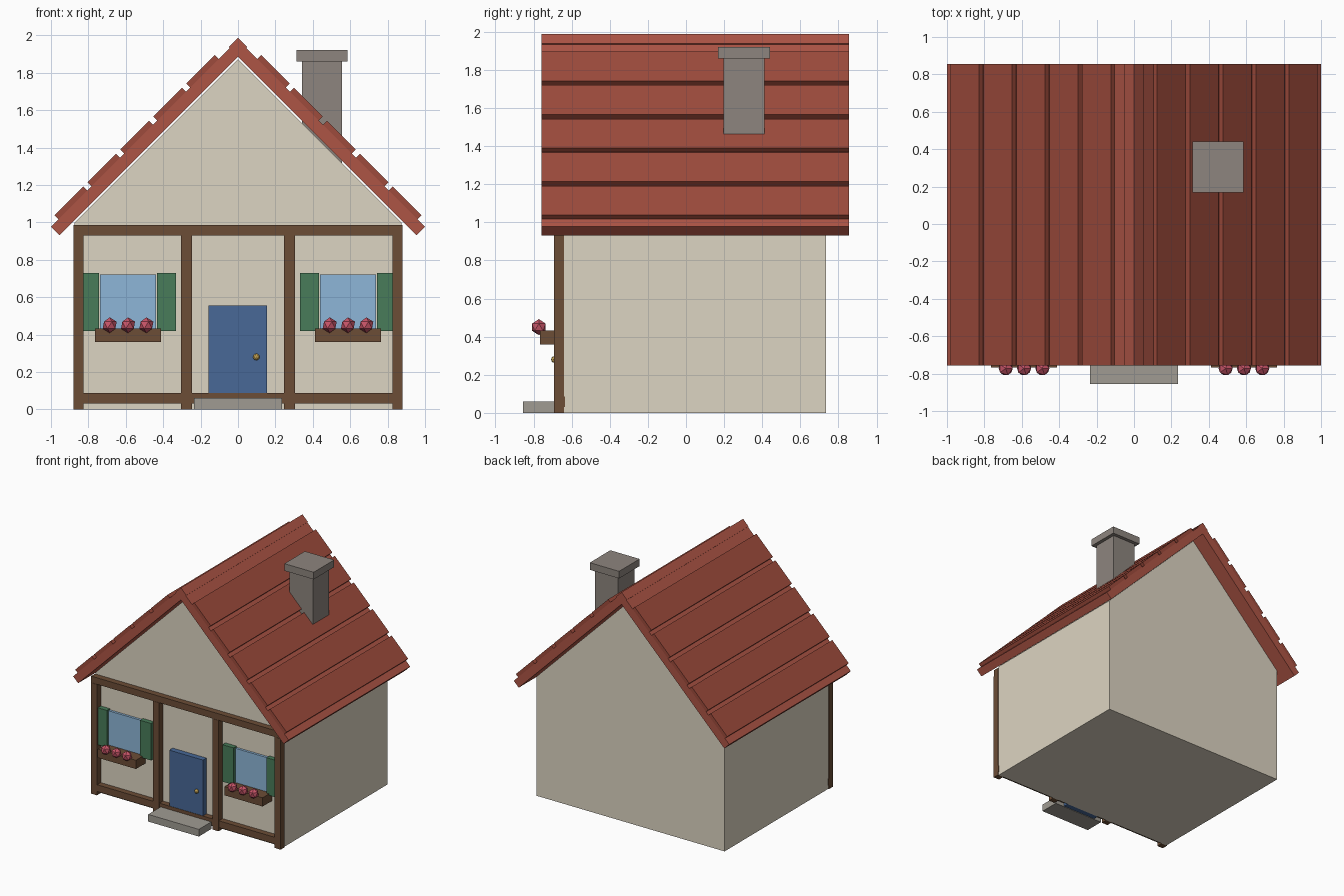
import bpy, bmesh

if "Cube" in bpy.data.objects:
    bpy.data.objects.remove(bpy.data.objects["Cube"])


def material(name, rgb):
    m = bpy.data.materials.new(name)
    m.diffuse_color = (*rgb, 1)
    m.use_nodes = True
    m.node_tree.nodes["Principled BSDF"].inputs["Base Color"].default_value = m.diffuse_color
    return m


PLASTER = material("plaster", (0.72, 0.66, 0.54))
TIMBER = material("timber", (0.15, 0.075, 0.037))
ROOF = material("roof_edge", (0.42, 0.09, 0.06))
TILE = material("roof_tile", (0.34, 0.07, 0.045))
STONE = material("chimney_stone", (0.27, 0.235, 0.21))
STEP = material("step_stone", (0.35, 0.33, 0.29))
BLUE = material("door_blue", (0.065, 0.14, 0.31))
GREEN = material("shutter_green", (0.065, 0.2, 0.1))
GLASS = material("glass", (0.27, 0.47, 0.69))
PINK = material("petal", (0.58, 0.09, 0.14))
BRASS = material("brass", (0.5, 0.33, 0.08))


def finish(name, bm, mat):
    bmesh.ops.recalc_face_normals(bm, faces=bm.faces)
    me = bpy.data.meshes.new(name)
    bm.to_mesh(me)
    bm.free()
    me.materials.append(mat)
    ob = bpy.data.objects.new(name, me)
    bpy.context.collection.objects.link(ob)
    return ob


def prism(name, pts, y0, y1, mat):
    """Extrude an x-z profile along y."""
    bm = bmesh.new()
    face = bm.faces.new([bm.verts.new((x, y0, z)) for x, z in pts])
    ext = bmesh.ops.extrude_face_region(bm, geom=[face])
    verts = [v for v in ext["geom"] if isinstance(v, bmesh.types.BMVert)]
    bmesh.ops.translate(bm, verts=verts, vec=(0, y1 - y0, 0))
    return finish(name, bm, mat)


def box(name, x0, x1, y0, y1, z0, z1, mat):
    return prism(name, [(x0, z0), (x1, z0), (x1, z1), (x0, z1)], y0, y1, mat)


def ball(name, loc, r, mat, sub=1):
    bm = bmesh.new()
    bmesh.ops.create_icosphere(bm, subdivisions=sub, radius=r)
    bmesh.ops.translate(bm, verts=bm.verts, vec=loc)
    return finish(name, bm, mat)


FRONT, BACK = -0.64, 0.735      # wall faces
EAVE0, EAVE1 = -0.757, 0.855    # roof ends
RIDGE = 1.977                   # roof plane: z = RIDGE - |x|

# House body with gables
prism("walls", [(-0.873, 0), (0.873, 0), (0.873, 1.0), (0, 1.873), (-0.873, 1.0)],
      FRONT, BACK, PLASTER)

# Roof slab (chevron) and square ridge cap
prism("roof", [(0, RIDGE), (1, RIDGE - 1), (0.954, 0.931), (0, 1.885),
               (-0.954, 0.931), (-1, RIDGE - 1)], EAVE0, EAVE1, ROOF)
prism("ridge_cap", [(0, 1.987), (0.05, 1.937), (0, 1.887), (-0.05, 1.937)],
      EAVE0, EAVE1, ROOF)

# Tile courses on both slopes
T = 0.021
for s, side in ((-1, "left"), (1, "right")):
    for i in range(5):
        lo, hi = 0.96 - 0.176 * i, 0.807 - 0.176 * i
        prism(f"tile_course_{side}_{i + 1}",
              [(s * hi, RIDGE - hi), (s * lo, RIDGE - lo),
               (s * (lo + T), RIDGE - lo + T), (s * (hi + T), RIDGE - hi + T)],
              EAVE0, EAVE1, TILE)

# Chimney
cx, cy = 0.449, 0.304
box("chimney", cx - 0.107, cx + 0.107, cy - 0.107, cy + 0.107, 1.25, 1.87, STONE)
box("chimney_cap", cx - 0.136, cx + 0.136, cy - 0.136, cy + 0.136, 1.86, 1.92, STONE)

# Timber frame
box("top_beam", -0.88, 0.88, -0.69, FRONT, 0.93, 0.985, TIMBER)
box("bottom_beam", -0.878, 0.878, -0.688, -0.635, 0.03, 0.087, TIMBER)
for s, side in ((-1, "left"), (1, "right")):
    for a, b, n in ((0.825, 0.88, "outer"), (0.247, 0.304, "inner")):
        x0, x1 = sorted((s * a, s * b))
        box(f"{n}_post_{side}", x0, x1, -0.692, FRONT, 0, 0.93, TIMBER)

# Door, knob and step
box("door", -0.158, 0.155, -0.685, FRONT, 0.0, 0.555, BLUE)
ball("door_knob", (0.098, -0.69, 0.28), 0.018, BRASS, 2)
box("step", -0.235, 0.235, -0.855, -0.69, 0, 0.06, STEP)

# Windows with shutters, flower boxes and flowers
for s, side in ((-1, "left"), (1, "right")):
    c = s * 0.588
    box(f"window_{side}", c - 0.15, c + 0.15, -0.66, FRONT, 0.42, 0.72, GLASS)
    for k, n in ((-1, "a"), (1, "b")):
        x0, x1 = sorted((c + k * 0.154, c + k * 0.257))
        box(f"shutter_{side}_{n}", x0, x1, -0.68, FRONT, 0.42, 0.73, GREEN)
    box(f"flower_box_{side}", c - 0.177, c + 0.177, -0.767, FRONT, 0.36, 0.433, TIMBER)
    for j in (-1, 0, 1):
        ball(f"flower_{side}_{j + 2}", (c + j * 0.098, -0.772, 0.45), 0.042, PINK)
